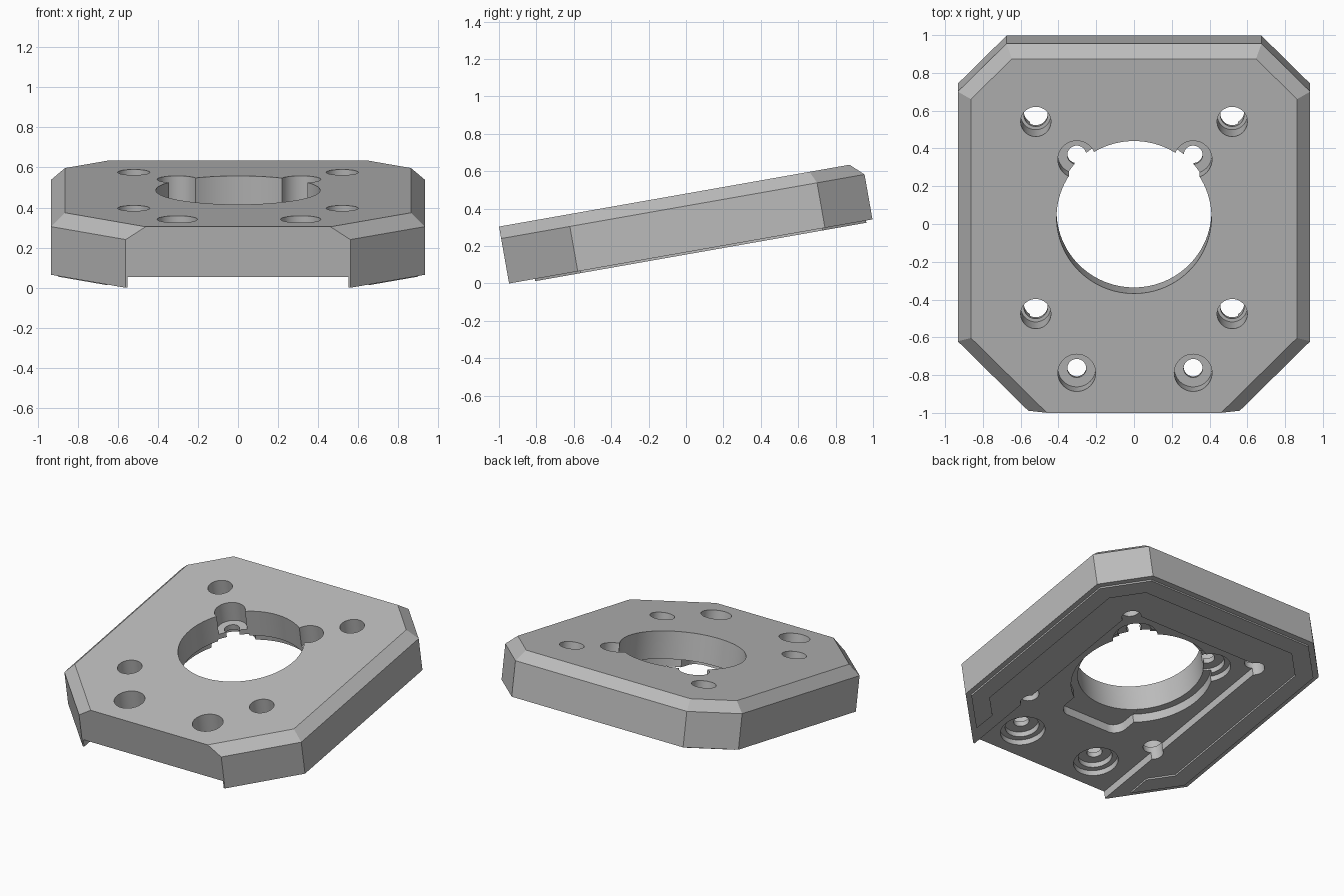
import bpy, bmesh, math
from mathutils import Matrix

if "Cube" in bpy.data.objects:
    bpy.data.objects.remove(bpy.data.objects["Cube"])

grey = bpy.data.materials.new("plain grey")
grey.diffuse_color = (0.5, 0.5, 0.5, 1)
grey.use_nodes = True
grey.node_tree.nodes["Principled BSDF"].inputs["Base Color"].default_value = grey.diffuse_color

# Plate is modelled flat (x, length u, height w), then tilted back by 10 degrees
TILT = Matrix.Translation((0, -0.946, 0)) @ Matrix.Rotation(math.radians(10), 4, 'X')


def loft(name, loops):
    """Closed solid through stacked loops of equal point count."""
    bm = bmesh.new()
    rings = [[bm.verts.new(p) for p in loop] for loop in loops]
    n = len(rings[0])
    for a, b in zip(rings, rings[1:]):
        for i in range(n):
            j = (i + 1) % n
            bm.faces.new((a[i], a[j], b[j], b[i]))
    bm.faces.new(rings[0][::-1])
    bm.faces.new(rings[-1])
    bmesh.ops.recalc_face_normals(bm, faces=bm.faces)
    me = bpy.data.meshes.new(name)
    bm.to_mesh(me)
    bm.free()
    me.materials.append(grey)
    ob = bpy.data.objects.new(name, me)
    bpy.context.collection.objects.link(ob)
    return ob


def prism(name, pts, w0, w1):
    return loft(name, [[(x, u, w) for x, u in pts] for w in (w0, w1)])


def mirrored(half):
    """Right-hand points, front to back, completed with the left-hand ones."""
    return half + [(-x, u) for x, u in reversed(half)]


def outline(d, front=0.0):
    """Octagonal outline inset by d, cut off straight at the front."""
    k = d * math.sqrt(2)
    side, back = 0.933 - d, 1.973 - d
    return mirrored([(0.56 + front - k, front), (side, side - 0.56 + k),
                     (side, 2.648 - k - side), (2.648 - k - back, back)])


# Main plate with chamfered top edge
plate = loft("mounting_plate", [[(x, u, w) for x, u in outline(d)]
                                for d, w in ((0, 0), (0, 0.244), (0.07, 0.309))])

cutters = []


def cut_prism(pts, w0, w1):
    cutters.append(prism("cutter", pts, w0, w1))


def cut_hole(x, u, r, w0, w1, n=48):
    cut_prism([(x + r * math.cos(2 * math.pi * i / n), u + r * math.sin(2 * math.pi * i / n))
               for i in range(n)], w0, w1)


# Underside channel, open at the front
cut_prism([(-0.55, -0.1), (0.55, -0.1), (0.55, 1.6), (-0.55, 1.6)], -0.1, 0.055)

# Central bore with a wider recess and a rounded pocket underneath
cut_hole(0, 1.051, 0.41, -0.1, 0.5, 96)
cut_hole(0, 1.051, 0.46, -0.1, 0.12, 96)
R = 0.08
arc = [(0.25 - R + R * math.sin(a), 0.5 + R - R * math.cos(a))
       for a in (math.pi / 2 * i / 8 for i in range(9))]
cut_prism(mirrored(arc + [(0.25, 0.8)]), -0.1, 0.121)

# Counterbored screw holes
for x in (-0.303, 0.313):
    for u in (0.215, 1.362):
        cut_hole(x, u, 0.10, 0.17, 0.5)
        cut_hole(x, u, 0.05, -0.1, 0.4)
        cut_hole(x, u, 0.11, -0.1, 0.133)
        cut_hole(x, u, 0.145, -0.1, 0.095)

# Stepped corner holes
for x in (-0.52, 0.52):
    for u in (0.532, 1.565):
        cut_hole(x, u, 0.08, 0.10, 0.5)
        cut_hole(x, u, 0.063, -0.1, 0.15)

bpy.context.view_layer.objects.active = plate
plate.select_set(True)
for c in cutters:
    c.hide_render = True
    m = plate.modifiers.new("cut", 'BOOLEAN')
    m.operation, m.solver, m.object = 'DIFFERENCE', 'EXACT', c
    bpy.ops.object.modifier_apply(modifier=m.name)
for c in cutters:
    bpy.data.objects.remove(c)
bpy.ops.object.shade_smooth_by_angle(angle=math.radians(30))

# Thin raised lip following the edge of the underside
outer = outline(0.035, 0.14)
inner = outline(0.15, 0.30)
lip = prism("underside_lip", outer + inner[::-1], -0.012, 0.004)

for ob in (plate, lip):
    ob.data.transform(TILT)
